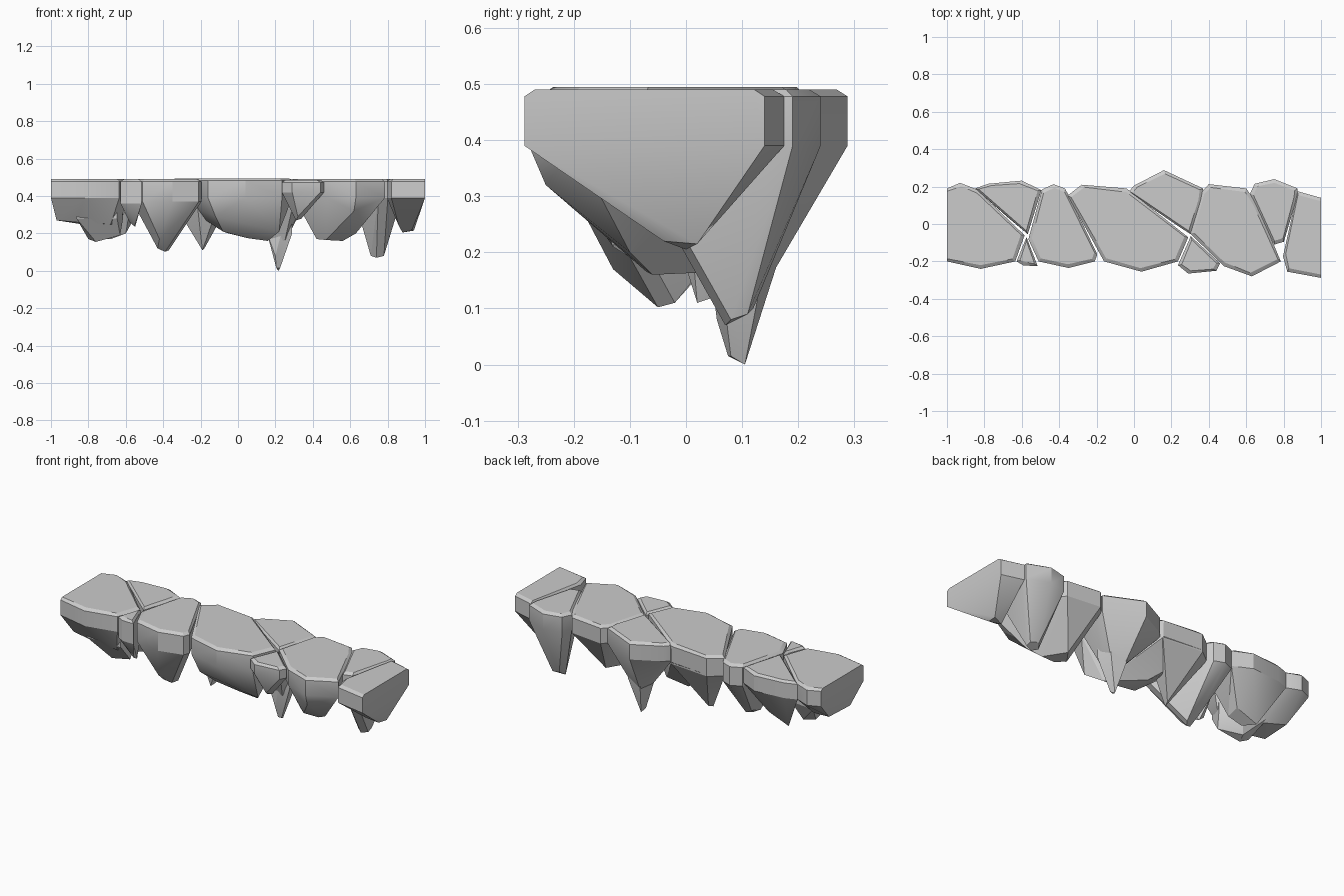
import bpy, bmesh
from mathutils import Vector

def rock(name, outline, bottom, top=0.49, skirt=0.39, inset=0.02, grow=0.005):
    """Convex stone: bevelled flat top, upright skirt, tapering to bottom points."""
    c = sum((Vector(p) for p in outline), Vector((0, 0))) / len(outline)
    bm = bmesh.new()
    for x, y in outline:
        d = (c - Vector((x, y))).normalized()
        if abs(x) < 0.99 and abs(y) < 0.19:      # close the gaps between neighbours
            x, y = x - d.x * grow, y - d.y * grow
        tx = x if abs(x) > 0.99 else x + d.x * inset
        bm.verts.new((tx, y + d.y * inset, top))
        bm.verts.new((x, y, top - 0.012))
        bm.verts.new((x, y, skirt))
    for p in bottom:
        bm.verts.new(p)
    res = bmesh.ops.convex_hull(bm, input=bm.verts)
    loose = {g for g in res["geom_interior"] + res["geom_unused"]
             if isinstance(g, bmesh.types.BMVert) and not g.link_faces}
    bmesh.ops.delete(bm, geom=list(loose), context='VERTS')
    bmesh.ops.dissolve_limit(bm, angle_limit=0.05, verts=bm.verts, edges=bm.edges)
    bmesh.ops.recalc_face_normals(bm, faces=bm.faces)
    me = bpy.data.meshes.new(name)
    bm.to_mesh(me)
    bm.free()
    ob = bpy.data.objects.new(name, me)
    bpy.context.collection.objects.link(ob)
    bpy.context.view_layer.objects.active = ob
    ob.select_set(True)
    bpy.ops.object.shade_smooth_by_angle(angle=0.45)
    ob.select_set(False)

# Left end stones
rock("left_end_rock",
     [(-1, .19), (-.93, .22), (-.84, .18), (-.59, -.06), (-.635, -.2), (-.82, -.24), (-1, -.2)],
     [(-.97, -.12, .27), (-.96, .06, .27), (-.86, -.13, .26), (-.84, .03, .25),
      (-.64, -.09, .24), (-.68, -.14, .25)])
rock("left_end_spur",
     [(-.85, .05), (-.7, .03), (-.62, -.06), (-.65, -.15), (-.86, -.15)],
     [(-.8, -.05, .17), (-.76, -.07, .155), (-.74, -.02, .165), (-.63, -.09, .19)],
     top=.4, skirt=.28)
rock("left_back_rock",
     [(-.85, .19), (-.78, .215), (-.6, .232), (-.5, .18), (-.57, -.05)],
     [(-.73, .1, .17), (-.68, .04, .17), (-.6, .03, .2), (-.6, .1, .22)])
rock("left_front_chip",
     [(-.575, -.075), (-.628, -.2), (-.59, -.222), (-.515, -.225)],
     [(-.58, -.14, .26), (-.55, -.14, .235), (-.55, -.17, .25)], skirt=.36)

# Middle stones
rock("mid_left_rock",
     [(-.49, .18), (-.43, .213), (-.37, .185), (-.345, .14), (-.2, -.16), (-.21, -.2),
      (-.35, -.235), (-.51, -.2), (-.56, -.08)],
     [(-.43, -.07, .12), (-.39, -.05, .102), (-.37, -.02, .11), (-.42, .0, .14),
      (-.42, -.13, .17)], skirt=.37)
rock("centre_rock",
     [(-.35, .15), (-.28, .21), (-.04, .185), (-.01, .13), (.285, -.07), (.235, -.2),
      (.04, -.255), (-.16, -.2)],
     [(-.12, -.18, .29), (-.08, -.09, .21), (.05, -.06, .175), (.16, -.05, .16),
      (.22, -.13, .21), (-.05, .05, .2)], top=.495)
rock("centre_back_spur",
     [(-.35, .15), (-.28, .21), (-.04, .185), (-.1, .0), (-.22, -.06)],
     [(-.19, .02, .11), (-.18, .05, .12)], top=.48, skirt=.38)
rock("mid_back_rock",
     [(-.025, .17), (.0, .205), (.16, .288), (.37, .19), (.36, .13), (.3, -.05), (.24, -.01)],
     [(.17, .06, .16), (.25, .05, .16), (.26, .13, .17), (.19, .15, .155)])
# Narrow spike hanging below the back stone
rock("mid_back_spike",
     [(.16, .06), (.18, .165), (.27, .14), (.285, .06), (.23, .045)],
     [(.205, .075, .015), (.215, .105, 0), (.225, .08, .015), (.2, .055, .08)],
     top=.3, skirt=.2)
rock("mid_front_chip",
     [(.305, -.07), (.46, -.21), (.44, -.25), (.29, -.265), (.235, -.22)],
     [(.31, -.17, .27), (.34, -.17, .28), (.32, -.2, .29)], top=.485, skirt=.42)

# Right end stones
rock("mid_right_rock",
     [(.365, .17), (.4, .213), (.6, .19), (.65, .11), (.785, -.2), (.63, -.28),
      (.48, -.225), (.305, -.05)],
     [(.42, -.03, .17), (.48, .05, .165), (.47, -.07, .165), (.56, -.06, .16),
      (.63, -.1, .2), (.62, -.25, .32)])
rock("right_back_rock",
     [(.625, .16), (.645, .215), (.75, .24), (.875, .19), (.87, .15), (.8, -.09), (.75, -.105)],
     [(.71, .09, .08), (.74, .07, .07), (.78, .08, .08), (.78, .11, .09), (.73, .12, .1)])
rock("right_end_rock",
     [(.875, .17), (1, .14), (1, -.288), (.82, -.255), (.8, -.17)],
     [(.94, .02, .215), (.88, .0, .205), (.86, -.06, .24), (.93, -.04, .22)])
